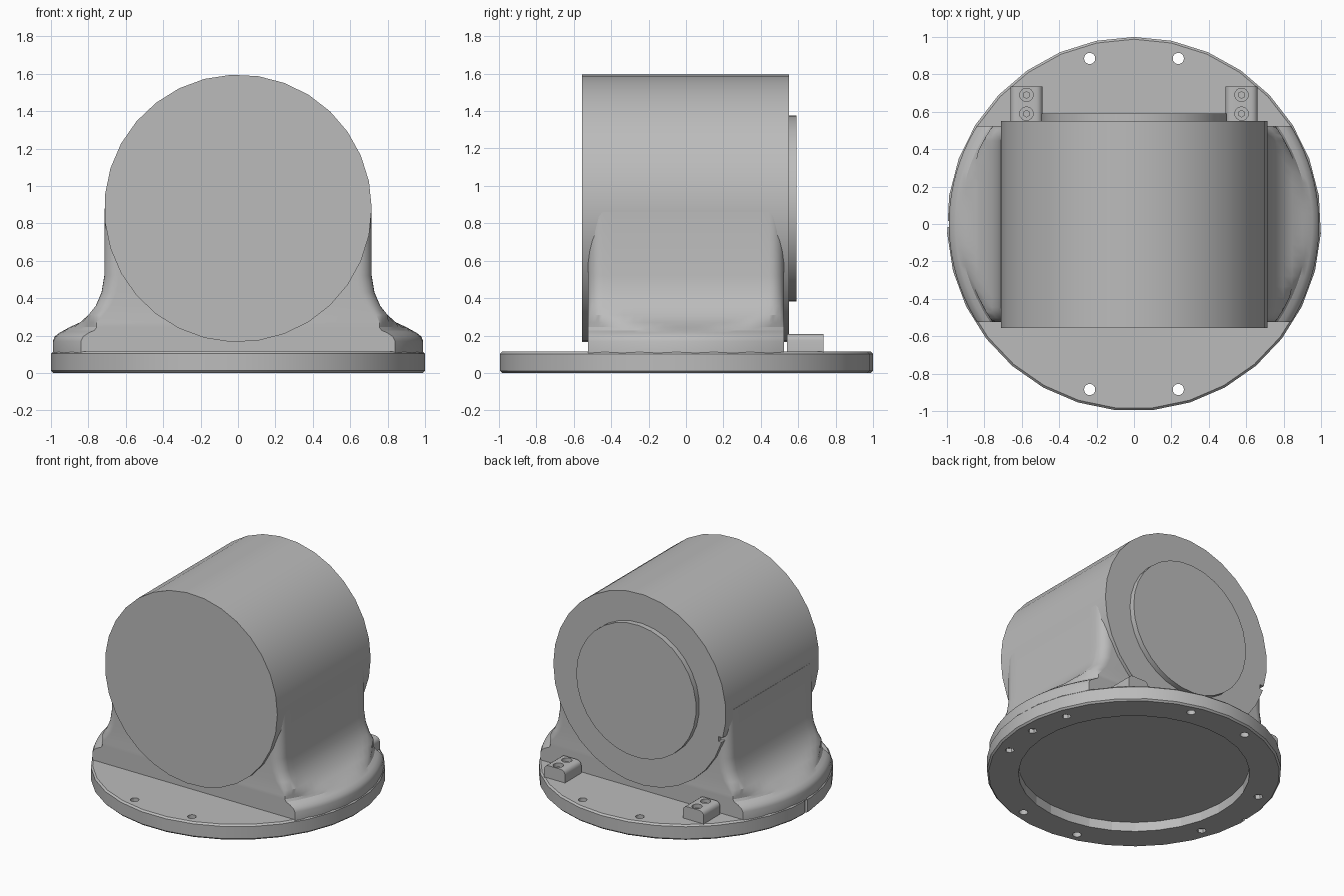
import bpy, bmesh, math
from mathutils import Matrix, Vector

if "Cube" in bpy.data.objects:
    bpy.data.objects.remove(bpy.data.objects["Cube"])

grey = bpy.data.materials.new("light grey")
grey.use_nodes = True
COLOUR = (0.5, 0.5, 0.5, 1)
grey.diffuse_color = COLOUR
grey.node_tree.nodes["Principled BSDF"].inputs["Base Color"].default_value = COLOUR


def finish(name, bm, smooth=True):
    bmesh.ops.recalc_face_normals(bm, faces=bm.faces)
    mesh = bpy.data.meshes.new(name)
    bm.to_mesh(mesh)
    bm.free()
    mesh.materials.append(grey)
    obj = bpy.data.objects.new(name, mesh)
    bpy.context.collection.objects.link(obj)
    if smooth:
        smooth_object(obj)
    return obj


def smooth_object(obj):
    bpy.ops.object.select_all(action="DESELECT")
    obj.select_set(True)
    bpy.context.view_layer.objects.active = obj
    bpy.ops.object.shade_smooth_by_angle(angle=math.radians(30))


def add_cylinder(bm, radius, low, high, x=0, y=0, sides=16, turn=0):
    place = Matrix.Translation((x, y, (low + high) / 2)) @ Matrix.Rotation(turn, 4, "Z")
    return bmesh.ops.create_cone(bm, cap_ends=True, segments=sides, radius1=radius,
                                 radius2=radius, depth=high - low, matrix=place)["verts"]


def add_box(bm, centre, size):
    place = Matrix.Translation(centre) @ Matrix.Diagonal((*size, 1))
    return bmesh.ops.create_cube(bm, size=1, matrix=place)["verts"]


def bevel_where(bm, rule, width, segments):
    edges = [e for e in bm.edges if rule(e)]
    bmesh.ops.bevel(bm, geom=edges, offset=width, segments=segments,
                    profile=0.5, affect="EDGES")


def cut(obj, *cutters):
    # Subtract each helper, then bake the result and delete the helper
    for bm in cutters:
        tool = finish(obj.name + "_cutter", bm, False)
        tool.hide_render = True
        mod = obj.modifiers.new("cut", "BOOLEAN")
        mod.operation, mod.solver, mod.object = "DIFFERENCE", "EXACT", tool
        bpy.context.view_layer.objects.active = obj
        bpy.ops.object.modifier_move_to_index(modifier=mod.name, index=0)
        bpy.ops.object.modifier_apply(modifier=mod.name)
        bpy.data.objects.remove(tool)


SIDES = 31
BASE_TOP = 0.115

# Round base plate with softened rims, bolt holes, screw sockets and underside recess
bm = bmesh.new()
add_cylinder(bm, 1, 0, BASE_TOP, sides=SIDES)
bevel_where(bm, lambda e: abs(e.verts[0].co.z - e.verts[1].co.z) < 0.01, 0.012, 1)
base = finish("base_plate", bm)
holes, recess = bmesh.new(), bmesh.new()
for sx in (-1, 1):
    for sy in (-1, 1):
        add_cylinder(holes, 0.03, -0.1, 0.3, sx * 0.237, sy * 0.885)
        add_cylinder(holes, 0.032, -0.1, 0.03, sx * 0.85, sy * 0.3, sides=6)
add_cylinder(holes, 0.032, -0.1, 0.03, 0.9, 0, sides=6)
add_box(holes, (-1, 0, 0.05), (0.07, 0.03, 0.4))
add_cylinder(recess, 0.785, -0.1, 0.07, sides=SIDES)
cut(base, holes, recess)

# Flared saddle: stacked rounded sections, trimmed to the base circle
DEPTH, FILLET = 0.525, 0.08
# height, half width, trim radius
layers = [(0.1, 1.1, 0.99), (0.17, 1.1, 0.99), (0.195, 1.06, 0.98), (0.215, 1.01, 0.955),
          (0.228, 0.96, 0.93), (0.245, 0.9, 0.92), (0.27, 0.845, 0.92), (0.31, 0.8, 0.92),
          (0.36, 0.76, 0.92), (0.43, 0.73, 0.92), (0.52, 0.715, 0.92), (0.88, 0.713, 0.92)]


def section(half, trim):
    inner = DEPTH - FILLET
    quarter = []
    for i in range(7):
        a = math.pi / 2 * i / 6
        quarter.append((half - FILLET + FILLET * math.cos(a), inner + FILLET * math.sin(a)))
    side = [(half, inner * i / 8) for i in range(-7, 8)]
    right = [(x, -y) for x, y in reversed(quarter)] + side + quarter
    right = [(min(x, math.sqrt(trim * trim - y * y)), y) for x, y in right]
    return right + [(-x, -y) for x, y in right]


bm = bmesh.new()
rings = [[bm.verts.new((x, y, z)) for x, y in section(half, trim)] for z, half, trim in layers]
for low, high in zip(rings, rings[1:]):
    n = len(low)
    for i in range(n):
        j = (i + 1) % n
        bm.faces.new((low[i], low[j], high[j], high[i]))
bm.faces.new(rings[0][::-1])
bm.faces.new(rings[-1])
bmesh.ops.remove_doubles(bm, verts=bm.verts, dist=0.0005)
finish("saddle_mount", bm)


# Horizontal drum with a small cable slot at its back edge
def lying_drum(name, radius, front, back):
    bm = bmesh.new()
    add_cylinder(bm, radius, front, back, sides=SIDES, turn=-math.pi / 2)
    bm.transform(Matrix(((1, 0, 0, 0), (0, 0, 1, 0), (0, 1, 0, 0.88), (0, 0, 0, 1))))
    return finish(name, bm)


drum = lying_drum("drum_housing", 0.715, -0.555, 0.55)
slot = bmesh.new()
add_box(slot, (-0.69, 0.53, 0.68), (0.07, 0.07, 0.035))
cut(drum, slot)
lying_drum("back_cover", 0.497, 0.5, 0.59)

# Clamp blocks with counterbored screw holes
for side, sx in (("right", -1), ("left", 1)):
    x, top = sx * 0.575, 0.208
    bm = bmesh.new()
    add_box(bm, (x, 0.638, (0.1 + top) / 2), (0.172, 0.194, top - 0.1))
    bevel_where(bm, lambda e: all(v.co.z > 0.2 for v in e.verts)
                and abs(e.verts[0].co.x - e.verts[1].co.x) < 0.01, 0.035, 4)
    block = finish(side + "_clamp_block", bm)
    wide, narrow = bmesh.new(), bmesh.new()
    for y in (0.59, 0.69):
        add_cylinder(wide, 0.036, 0.18, 0.3, x, y)
        add_cylinder(narrow, 0.018, 0.13, 0.3, x, y, sides=6)
    cut(block, wide, narrow)

for obj in bpy.context.scene.objects:
    if obj.type == "MESH":
        smooth_object(obj)
